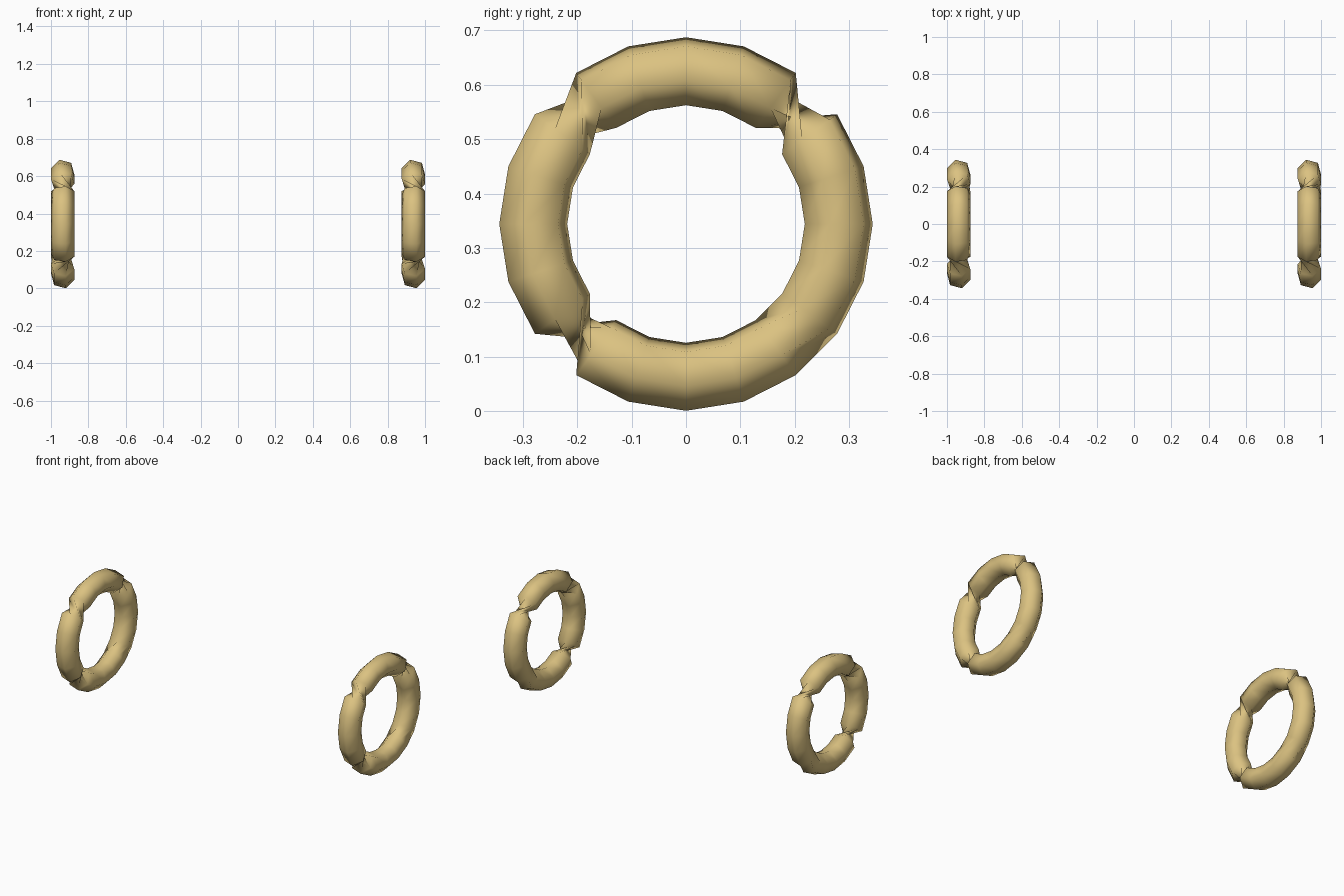
import bpy
import bmesh
from math import sin, cos, radians

cube = bpy.data.objects.get("Cube")
if cube:
    bpy.data.objects.remove(cube, do_unlink=True)

# Plain gold for both hoops
gold = bpy.data.materials.new("pale_gold")
gold.use_nodes = True
colour = (0.71, 0.54, 0.22, 1.0)
gold.diffuse_color = colour
bsdf = gold.node_tree.nodes["Principled BSDF"]
bsdf.inputs["Base Color"].default_value = colour
bsdf.inputs["Roughness"].default_value = 0.6

MAJOR, MINOR = 0.281, 0.0647
CENTRE_X, CENTRE_Z = 0.9375, 0.344
SIDES, PER_QUARTER = 6, 5
STEPS = PER_QUARTER * 4

# Quarters run top, +y side, bottom, -y side
TILT = (-15, -15, 15, 15)      # roll of the six-sided section in each quarter
TWIST = (2, 0, 2, -2)          # section shift across the joint ending each quarter


def section(bm, step):
    """One six-sided cross-section of the hoop."""
    turn = radians((step - PER_QUARTER // 2) * 360 / STEPS)
    ring = []
    for j in range(SIDES):
        roll = radians(TILT[step // PER_QUARTER] + j * 360 / SIDES)
        reach = MAJOR + MINOR * cos(roll)
        ring.append(bm.verts.new((MINOR * sin(roll), reach * sin(turn), reach * cos(turn))))
    return ring


def hoop_mesh():
    bm = bmesh.new()
    rings = [section(bm, i) for i in range(STEPS)]
    for i, a in enumerate(rings):
        b = rings[(i + 1) % STEPS]
        joint = (i + 1) % PER_QUARTER == 0
        shift = TWIST[i // PER_QUARTER] if joint else 0
        for j in range(SIDES):
            a0, a1 = a[j], a[(j + 1) % SIDES]
            b0, b1 = b[(j + shift) % SIDES], b[(j + shift + 1) % SIDES]
            if joint:
                # Wrung joint, split so the creases follow the twist
                bm.faces.new((a0, b1, b0))
                bm.faces.new((a0, a1, b1))
            else:
                bm.faces.new((a0, a1, b1, b0))
    for face in bm.faces:
        face.smooth = True
    mesh = bpy.data.meshes.new("hoop")
    bm.to_mesh(mesh)
    bm.free()
    mesh.materials.append(gold)
    return mesh


# The same hoop on each side
mesh = hoop_mesh()
for name, side in (("left_hoop", 1), ("right_hoop", -1)):
    hoop = bpy.data.objects.new(name, mesh)
    hoop.location = (side * CENTRE_X, 0, CENTRE_Z)
    bpy.context.collection.objects.link(hoop)
